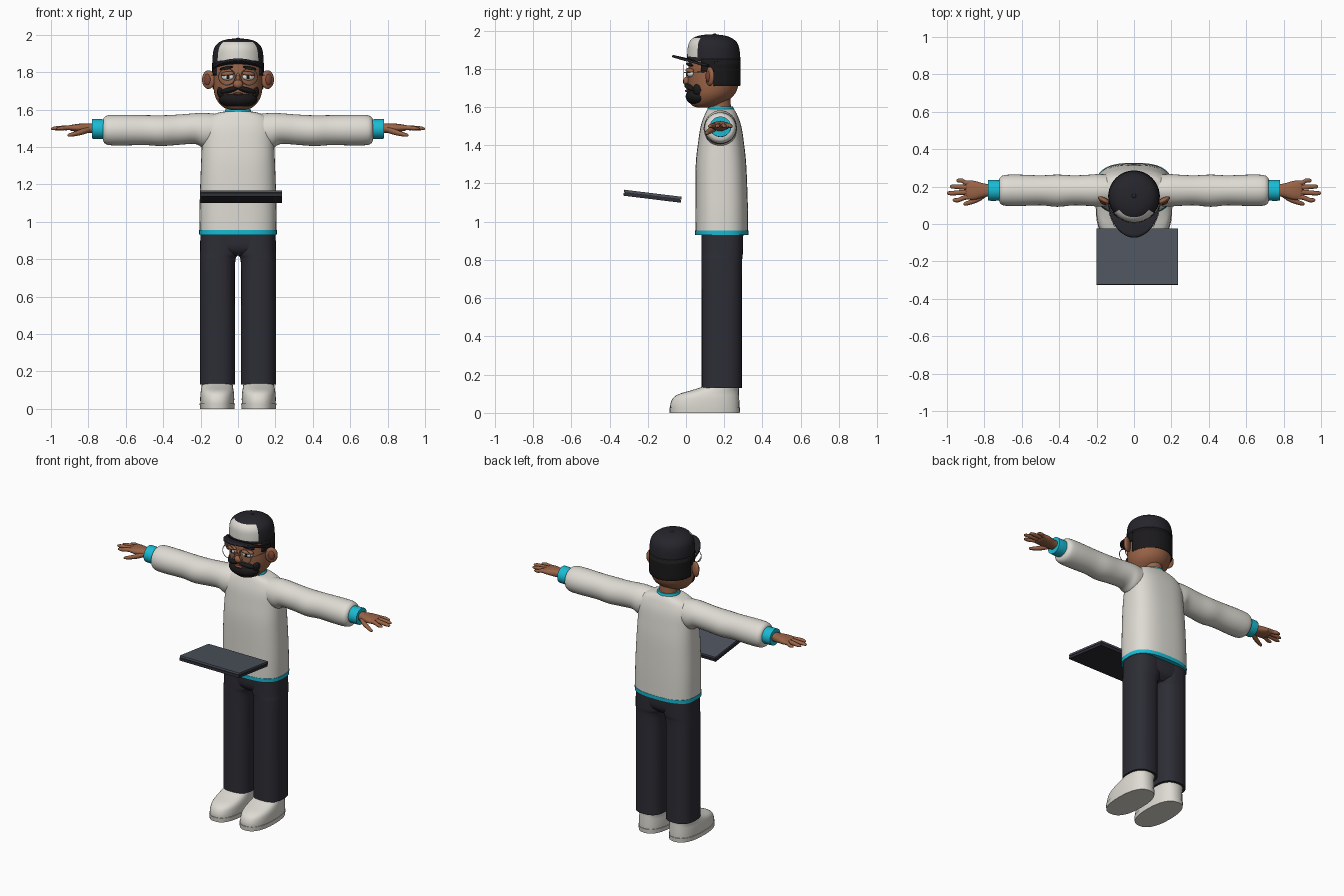
import bpy, bmesh, math
from mathutils import Matrix, Vector, Euler

cube = bpy.data.objects.get("Cube")
if cube:
    bpy.data.objects.remove(cube, do_unlink=True)


def material(name, r, g, b):
    m = bpy.data.materials.new(name)
    m.use_nodes = True
    m.diffuse_color = (r, g, b, 1)
    m.node_tree.nodes["Principled BSDF"].inputs["Base Color"].default_value = (r, g, b, 1)
    return m


CREAM = material("cream cloth", .73, .71, .65)
CYAN = material("cyan trim", .01, .5, .66)
NAVY = material("charcoal trousers", .026, .026, .036)
BLACK = material("black cap", .018, .018, .024)
HAIR = material("dark hair", .011, .01, .011)
SKIN = material("brown skin", .32, .125, .062)
LIP = material("dark lip", .2, .06, .04)
WHITE = material("eye white", .8, .8, .78)
SLATE = material("slate lid", .075, .088, .112)
WIRE = material("grey wire", .3, .32, .35)


def finish(name, bm, mats, mirror=False):
    """Turn a bmesh into a smooth-shaded object, optionally mirrored in x."""
    bmesh.ops.recalc_face_normals(bm, faces=bm.faces)
    mesh = bpy.data.meshes.new(name)
    bm.to_mesh(mesh)
    bm.free()
    ob = bpy.data.objects.new(name, mesh)
    bpy.context.collection.objects.link(ob)
    for m in mats if isinstance(mats, list) else [mats]:
        mesh.materials.append(m)
    bpy.ops.object.select_all(action='DESELECT')
    ob.select_set(True)
    bpy.context.view_layer.objects.active = ob
    bpy.ops.object.shade_smooth_by_angle(angle=math.radians(40))
    if mirror:
        ob.modifiers.new("mirror", 'MIRROR').use_mirror_merge = False
    return ob


def spline(rings, steps):
    """Smoothly resample rows of numbers."""
    out = []
    for i in range(len(rings) - 1):
        q = [rings[max(0, min(len(rings) - 1, i + k))] for k in (-1, 0, 1, 2)]
        for s in range(steps):
            t = s / steps
            out.append([b + .5 * t * (c - a + t * (2*a - 5*b + 4*c - d + t * (3 * (b - c) + d - a)))
                        for a, b, c, d in zip(*q)])
    return out + [list(rings[-1])]


def loft(name, axis, rings, mats, p=2, n=32, steps=4, mirror=False, arc=None, rule=None):
    """Skin superellipse rings: (position, centre a, centre b, radius a, radius b, tilt)."""
    bm = bmesh.new()
    start, end = arc or (0, 2 * math.pi)
    count = n + 1 if arc else n
    loops = []
    for r in spline([tuple(r) + (0,) * (6 - len(r)) for r in rings], steps):
        t, ca, cb, ra, rb, tilt = r
        loop = []
        for k in range(count):
            th = start + (end - start) * k / n
            c, s = math.cos(th), math.sin(th)
            a = ca + ra * math.copysign(abs(c) ** (2 / p), c)
            b = cb + rb * math.copysign(abs(s) ** (2 / p), s)
            h = t + tilt * (b - cb)
            loop.append(bm.verts.new({'x': (h, a, b), 'y': (a, h, b), 'z': (a, b, h)}[axis]))
        loops.append(loop)
    for lo, hi in zip(loops, loops[1:]):
        for k in range(n):
            j = (k + 1) % count
            bm.faces.new((lo[k], lo[j], hi[j], hi[k]))
    if not arc:
        bm.faces.new(loops[0])
        bm.faces.new(loops[-1])
    if rule:
        for f in bm.faces:
            f.material_index = rule(f.calc_center_median())
    return finish(name, bm, mats, mirror)


def blob(name, loc, size, mat, rot=(0, 0, 0), mirror=False):
    bm = bmesh.new()
    bmesh.ops.create_uvsphere(bm, u_segments=24, v_segments=14, radius=1)
    turn = Euler([math.radians(a) for a in rot]).to_matrix().to_4x4()
    bm.transform(Matrix.Translation(loc) @ turn @ Matrix.Diagonal(Vector(size).to_4d()))
    return finish(name, bm, mat, mirror)


# Sweater with cyan hem, cuffs and collar
loft("sweater", 'z', [(.945, 0, .187, .205, .138), (1.1, 0, .186, .205, .137), (1.3, 0, .183, .198, .132),
     (1.42, 0, .183, .193, .119), (1.5, 0, .183, .19, .106), (1.555, 0, .183, .165, .087),
     (1.582, 0, .182, .11, .073), (1.59, 0, .182, .066, .066)], CREAM, p=2.7, n=48)
loft("hem", 'z', [(.93, 0, .187, .207, .139), (.955, 0, .187, .208, .14)], CYAN, p=2.7, n=48)
loft("sleeve", 'x', [(.1, .18, 1.49, .08, .085), (.18, .18, 1.488, .087, .094), (.23, .18, 1.498, .084, .082),
     (.32, .18, 1.492, .08, .081), (.41, .178, 1.487, .086, .082), (.5, .18, 1.49, .08, .08),
     (.62, .18, 1.49, .084, .082), (.69, .18, 1.49, .082, .08), (.715, .18, 1.49, .07, .068),
     (.722, .18, 1.49, .05, .05)], CREAM, mirror=True)
loft("cuff", 'x', [(.7, .18, 1.495, .054, .052), (.75, .18, 1.496, .056, .053),
     (.78, .18, 1.497, .055, .053)], CYAN, mirror=True)
loft("collar", 'z', [(1.57, 0, .181, .071, .069), (1.59, 0, .181, .071, .069),
     (1.603, 0, .181, .066, .064)], CYAN)

# Hands
loft("palm", 'x', [(.76, .18, 1.5, .032, .026), (.8, .18, 1.5, .036, .025), (.85, .18, 1.502, .05, .022),
     (.89, .182, 1.502, .05, .016), (.9, .182, 1.502, .04, .01)], SKIN, p=2.4, mirror=True)
for label, y0, y1, tip in (("index", .143, .128, .97), ("middle", .17, .165, 1.0),
                           ("ring", .196, .2, .985), ("little", .22, .232, .95)):
    loft(label + "_finger", 'x', [(.86, y0, 1.502, .013, .014), (.9, y0, 1.503, .0135, .013),
         (tip - .03, y1, 1.5, .012, .011), (tip - .007, y1, 1.498, .009, .007),
         (tip, y1, 1.497, .002, .002)], SKIN, n=12, mirror=True)
loft("thumb", 'x', [(.79, .16, 1.495, .014, .015), (.83, .136, 1.482, .017, .016),
     (.88, .115, 1.468, .013, .012), (.905, .108, 1.463, .009, .008),
     (.912, .107, 1.462, .002, .002)], SKIN, n=12, mirror=True)

# Trousers
loft("trouser_leg", 'z', [(.13, .11, .187, .094, .105), (.45, .11, .187, .094, .105),
     (.77, .11, .187, .094, .106), (.83, .102, .189, .101, .108), (.95, .1, .19, .101, .11)],
     NAVY, p=2.5, mirror=True)
loft("trouser_seat", 'z', [(.82, 0, .19, .1, .07), (.86, 0, .19, .19, .104),
     (.95, 0, .19, .2, .11)], NAVY, p=2.7)

# Shoes
loft("shoe", 'z', [(.02, .111, .098, .09, .181), (.05, .111, .099, .091, .18), (.08, .111, .106, .09, .172),
     (.1, .111, .122, .087, .155), (.118, .111, .152, .084, .124), (.135, .111, .18, .082, .098)],
     CREAM, p=2.4, mirror=True)
loft("shoe_sole", 'z', [(0, .111, .098, .092, .183), (.028, .111, .098, .094, .185)],
     CREAM, p=2.4, mirror=True)

# Head, neck and ears
loft("neck", 'z', [(1.55, 0, .182, .058, .058), (1.68, 0, .17, .058, .058)], SKIN)
loft("head", 'z', [(1.597, 0, .1, .03, .04), (1.61, 0, .105, .075, .075), (1.65, 0, .128, .113, .112),
     (1.7, 0, .14, .129, .13), (1.78, 0, .145, .133, .135), (1.88, 0, .145, .125, .125)], SKIN, n=48)
blob("ear", (.158, .125, 1.76), (.038, .016, .05), SKIN, (0, 0, 28), True)
blob("inner_ear", (.164, .115, 1.76), (.02, .011, .03), LIP, (0, 0, 28), True)
blob("nose", (0, .004, 1.735), (.026, .02, .024), SKIN)
blob("nose_bridge", (0, .012, 1.765), (.012, .012, .03), SKIN)

# Eyes and brows
blob("eye", (.056, .022, 1.775), (.034, .016, .019), WHITE, (0, 0, 20), True)
blob("pupil", (.054, .009, 1.773), (.011, .006, .011), HAIR, (0, 0, 20), True)
blob("upper_eyelid", (.056, .02, 1.791), (.038, .02, .013), SKIN, (0, 6, 20), True)
blob("eyebrow", (.062, .018, 1.822), (.04, .012, .008), HAIR, (0, 10, 22), True)

# Beard, moustache and lip
blob("beard", (0, .07, 1.655), (.104, .072, .05), HAIR)
blob("beard_side", (.088, .07, 1.69), (.024, .035, .035), HAIR, (0, 12, 0), True)
blob("moustache", (.046, .018, 1.704), (.054, .02, .015), HAIR, (0, 14, 22), True)
blob("lower_lip", (0, .006, 1.684), (.028, .012, .007), LIP)

# Hair at the back and in front of the ears
for label, rings, reach in (
        ("hair_back", [(1.712, 0, .145, .13, .134), (1.73, 0, .145, .134, .137), (1.84, 0, .145, .134, .137)], 0),
        ("hair_sides", [(1.785, 0, .145, .134, .136), (1.85, 0, .145, .134, .136)], .5)):
    shell = loft(label, 'z', rings, HAIR, arc=(-reach, math.pi + reach))
    solid = shell.modifiers.new("thickness", 'SOLIDIFY')
    solid.thickness, solid.offset = .008, 0


# Cap with a pale front panel
def front_panel(c):
    angle = abs(math.atan2(c.x, .145 - c.y))
    return int(angle < math.radians(52.5) and 1.866 < c.z < 1.962)


loft("cap", 'z', [(1.83, 0, .145, .136, .139, -.14), (1.88, 0, .145, .136, .138, -.04),
     (1.93, 0, .142, .127, .129), (1.96, 0, .138, .1, .102), (1.975, 0, .136, .06, .06),
     (1.98, 0, .135, .008, .008)], [BLACK, CREAM], n=48, rule=front_panel)
blob("cap_button", (0, .15, 1.977), (.012, .012, .007), BLACK)

# Cap brim, curving down at the sides
bm = bmesh.new()
rows = []
for k in range(25):
    th = math.pi * k / 24
    row = []
    for s in range(5):
        f = s / 4
        x = .136 * math.cos(th)
        y = .12 - (.11 + .082 * f) * math.sin(th)
        row.append(bm.verts.new((x, y, 1.851 - .22 * y - .5 * x * x)))
    rows.append(row)
for a, b in zip(rows, rows[1:]):
    for s in range(4):
        bm.faces.new((a[s], a[s + 1], b[s + 1], b[s]))
bmesh.ops.remove_doubles(bm, verts=bm.verts, dist=.0005)
brim = finish("cap_brim", bm, BLACK)
solid = brim.modifiers.new("thickness", 'SOLIDIFY')
solid.thickness, solid.offset = .012, 0

# Wire glasses
bpy.ops.mesh.primitive_torus_add(major_radius=.044, minor_radius=.0022, major_segments=32, minor_segments=8,
                                 location=(0, 0, 0))
rim = bpy.context.object
rim.name = "glasses_rim"
rim.data.transform(Matrix.Translation((.06, -.012, 1.775)) @ Matrix.Rotation(math.pi / 2, 4, 'X'))
rim.data.materials.append(WIRE)
bpy.ops.object.shade_smooth()
rim.modifiers.new("mirror", 'MIRROR').use_mirror_merge = False
loft("glasses_bridge", 'x', [(-.018, -.012, 1.78, .002, .002), (.018, -.012, 1.78, .002, .002)], WIRE, n=8)
loft("glasses_temple", 'y', [(-.012, .104, 1.78, .002, .002), (.05, .13, 1.782, .002, .002),
     (.13, .142, 1.785, .002, .002)], WIRE, n=8, mirror=True)

# Closed laptop, raised at the front edge
for label, lift, thick, mat in (("laptop_base", -.008, .017, NAVY), ("laptop_spine", 0, .01, BLACK),
                                ("laptop_lid", .009, .012, SLATE)):
    bm = bmesh.new()
    bmesh.ops.create_cube(bm, size=1)
    inset = .012 if label == "laptop_spine" else 0
    bm.transform(Matrix.Translation((.018, -.175, 1.134)) @ Matrix.Rotation(math.radians(-7), 4, 'X')
                 @ Matrix.Translation((0, 0, lift)) @ Matrix.Diagonal((.436 - inset, .303 - inset, thick, 1)))
    finish(label, bm, mat)
